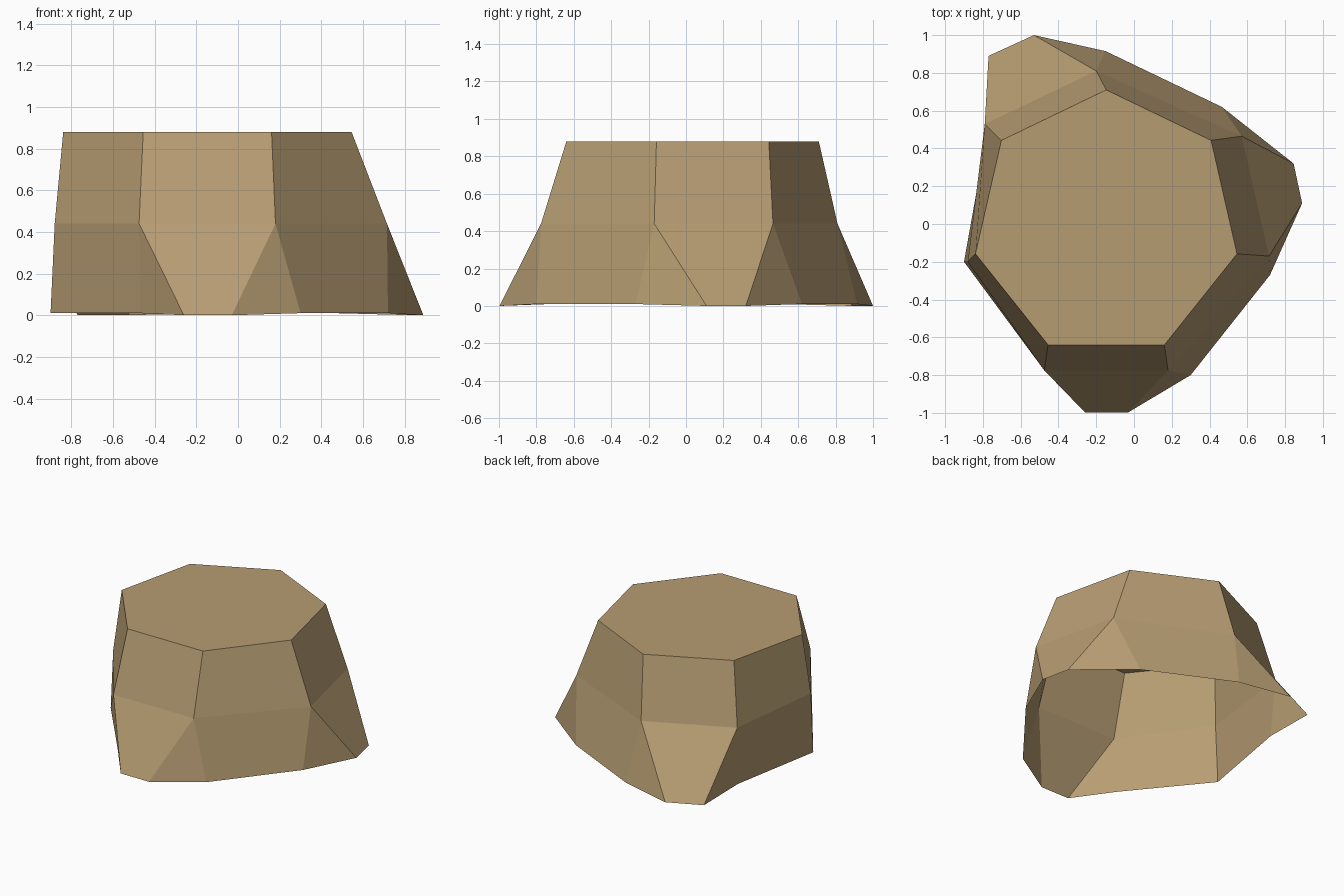
import bpy, bmesh, math

if "Cube" in bpy.data.objects:
    bpy.data.objects.remove(bpy.data.objects["Cube"])

# Heptagonal trunk: regular cut top, slightly flared waist, roots on three sides
CX, R, TOP, WAIST = -0.147, 0.71, 0.88, 0.44
top = [(CX + R * math.sin(i * math.tau / 7), R * math.cos(i * math.tau / 7))
       for i in range(7)]
waist = [(-0.20, 0.81), (0.57, 0.465), (0.715, -0.17), (0.18, -0.775),
         (-0.475, -0.775), (-0.88, -0.20), (-0.79, 0.53)]
# Ground outline: two points per trunk side (narrow pairs are root tips)
feet = [[(-0.15, 0.915), (0.465, 0.62)],
        [(0.845, 0.32), (0.89, 0.11)],
        [(0.72, -0.27), (0.30, -0.80)],
        [(-0.03, -0.997), (-0.26, -0.997)],
        [(-0.47, -0.73), (-0.90, -0.20)],
        [(-0.90, -0.20), (-0.775, 0.50)],
        [(-0.77, 0.89), (-0.53, 1.0)]]
ROOTS = (1, 3, 6)

bm = bmesh.new()
t = [bm.verts.new((x, y, TOP)) for x, y in top]
w = [bm.verts.new((x, y, WAIST)) for x, y in waist]
f = [[bm.verts.new((x, y, 0.0 if i in ROOTS else 0.01)) for x, y in pair]
     for i, pair in enumerate(feet)]

bm.faces.new(t[::-1])                                   # cut top
for i in range(7):
    j = (i + 1) % 7
    bm.faces.new((t[i], t[j], w[j], w[i]))              # upper trunk
    bm.faces.new((w[i], w[j], f[i][1], f[i][0]))        # lower trunk / root
    if (f[i][1].co - f[j][0].co).length > 0.001:
        bm.faces.new((w[j], f[j][0], f[i][1]))          # root flank
bmesh.ops.remove_doubles(bm, verts=bm.verts[:], dist=0.001)

mesh = bpy.data.meshes.new("stump")
bm.to_mesh(mesh)
bm.free()

# Single flat wood colour, open underneath
wood = bpy.data.materials.new("light brown wood")
wood.diffuse_color = (0.47, 0.335, 0.17, 1)
wood.use_nodes = True
wood.node_tree.nodes["Principled BSDF"].inputs["Base Color"].default_value = wood.diffuse_color
mesh.materials.append(wood)
stump = bpy.data.objects.new("stump", mesh)
bpy.context.collection.objects.link(stump)
